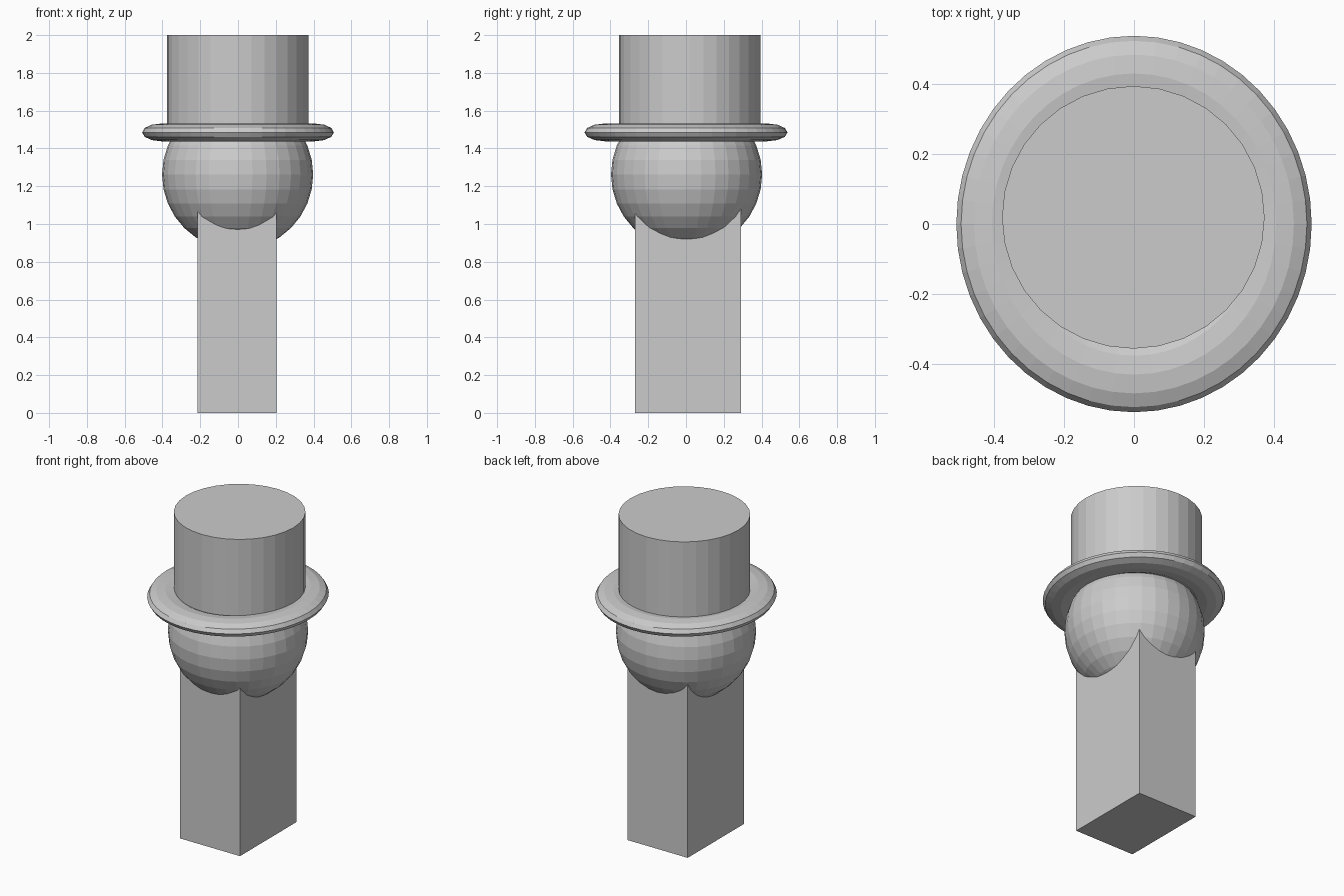
import bpy

if "Cube" in bpy.data.objects:
    bpy.data.objects.remove(bpy.data.objects["Cube"])


def finish(name, scale=(1, 1, 1)):
    """Name the active object, scale it and keep its faces flat."""
    ob = bpy.context.object
    ob.name = name
    ob.scale = scale
    bpy.ops.object.transform_apply(location=False, rotation=False, scale=True)
    return ob


# Square body post, its top buried inside the head
body_top = 1.2
bpy.ops.mesh.primitive_cube_add(size=1, location=(-0.006, 0.01, body_top / 2))
finish("body", (0.418, 0.56, body_top))

# Round head
bpy.ops.mesh.primitive_uv_sphere_add(
    segments=32, ring_count=16, radius=0.4, location=(-0.002, 0.003, 1.262))
finish("head")

# Hat brim: flattened, slightly oval ring
bpy.ops.mesh.primitive_torus_add(
    major_segments=48, minor_segments=12, major_radius=1.0, minor_radius=0.25,
    location=(0, 0, 1.485))
finish("hat_brim", (0.406, 0.43, 0.188))

# Hat crown
crown_bottom, crown_top = 1.45, 2.0
bpy.ops.mesh.primitive_cylinder_add(
    vertices=32, radius=0.375, depth=crown_top - crown_bottom,
    location=(-0.002, 0.019, (crown_top + crown_bottom) / 2))
finish("hat_crown")
